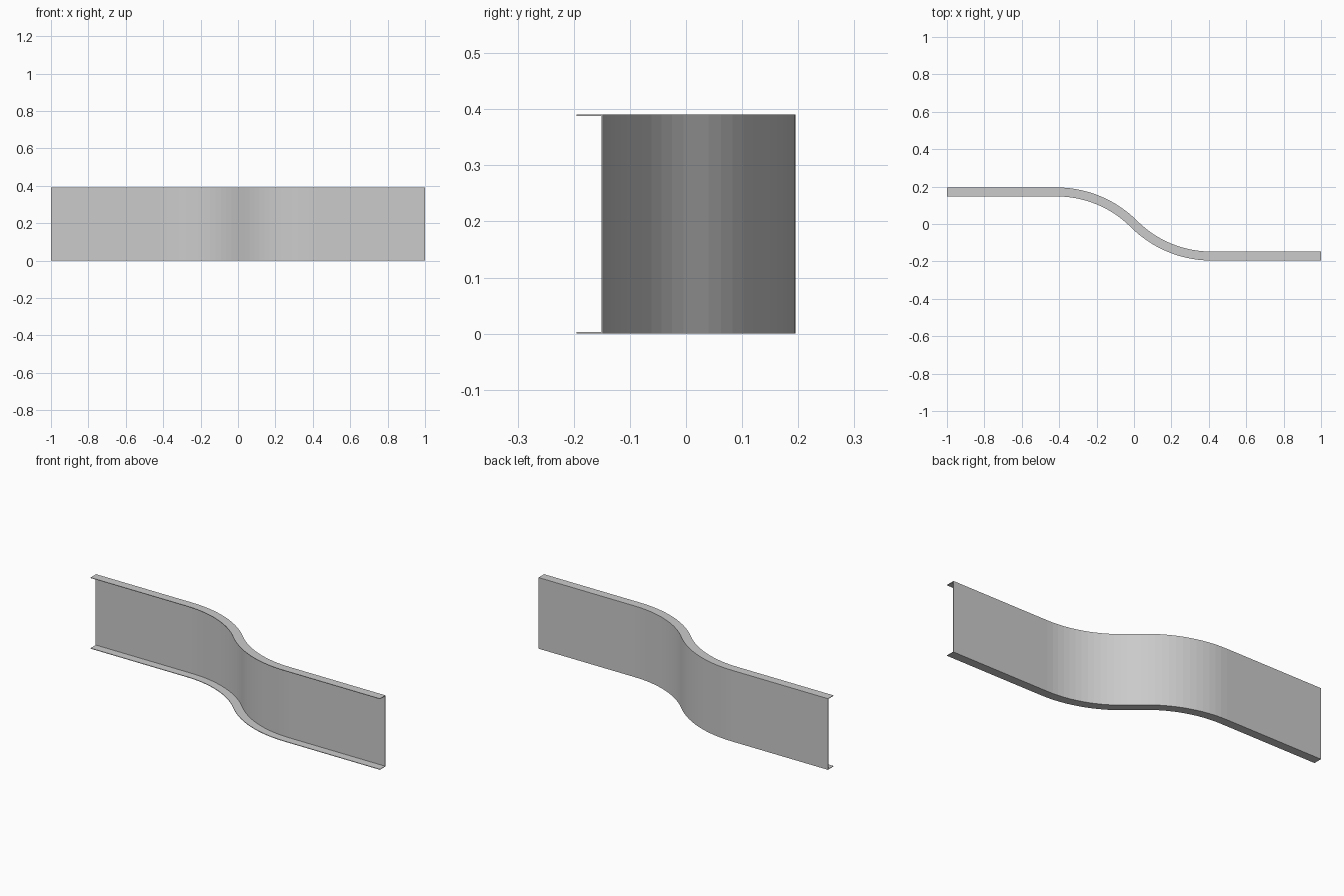
import bpy, bmesh
from math import sin, cos, pi

if "Cube" in bpy.data.objects:
    bpy.data.objects.remove(bpy.data.objects["Cube"])

HEIGHT, DEPTH, T = 0.391, 0.048, 0.003   # channel height, flange depth, sheet thickness
SIDE = 0.1715                            # sideways shift of each straight run
BEND, STEPS = pi / 4, 14
R = SIDE / (1 - cos(BEND))
REACH = R * sin(BEND)

# Centre line of the left half: straight run, then bend down to the origin (x, y, heading)
half = [(-1.0, SIDE, 0.0)]
for i in range(STEPS + 1):
    a = BEND * i / STEPS
    half.append((-REACH + R * sin(a), SIDE - R * (1 - cos(a)), -a))
# Right half is the left half turned by 180 degrees
path = half + [(-x, -y, a) for x, y, a in reversed(half[:-1])]

# C-shaped section (offset from centre line, z): web at back, flanges to the front
b, f = DEPTH / 2, -DEPTH / 2
section = [(b, 0), (b, HEIGHT), (f, HEIGHT), (f, HEIGHT - T),
           (b - T, HEIGHT - T), (b - T, T), (f, T), (f, 0)]

# Sweep the section along the path
bm = bmesh.new()
rings = [[bm.verts.new((x - o * sin(a), y + o * cos(a), z)) for o, z in section]
         for x, y, a in path]
n = len(section)
for r, s in zip(rings, rings[1:]):
    for i in range(n):
        j = (i + 1) % n
        bm.faces.new((r[i], r[j], s[j], s[i]))
# End caps
bm.faces.new(rings[0])
bm.faces.new(rings[-1])
bmesh.ops.recalc_face_normals(bm, faces=bm.faces)

mesh = bpy.data.meshes.new("curved_channel")
bm.to_mesh(mesh)
bm.free()
channel = bpy.data.objects.new("curved_channel", mesh)
bpy.context.collection.objects.link(channel)
